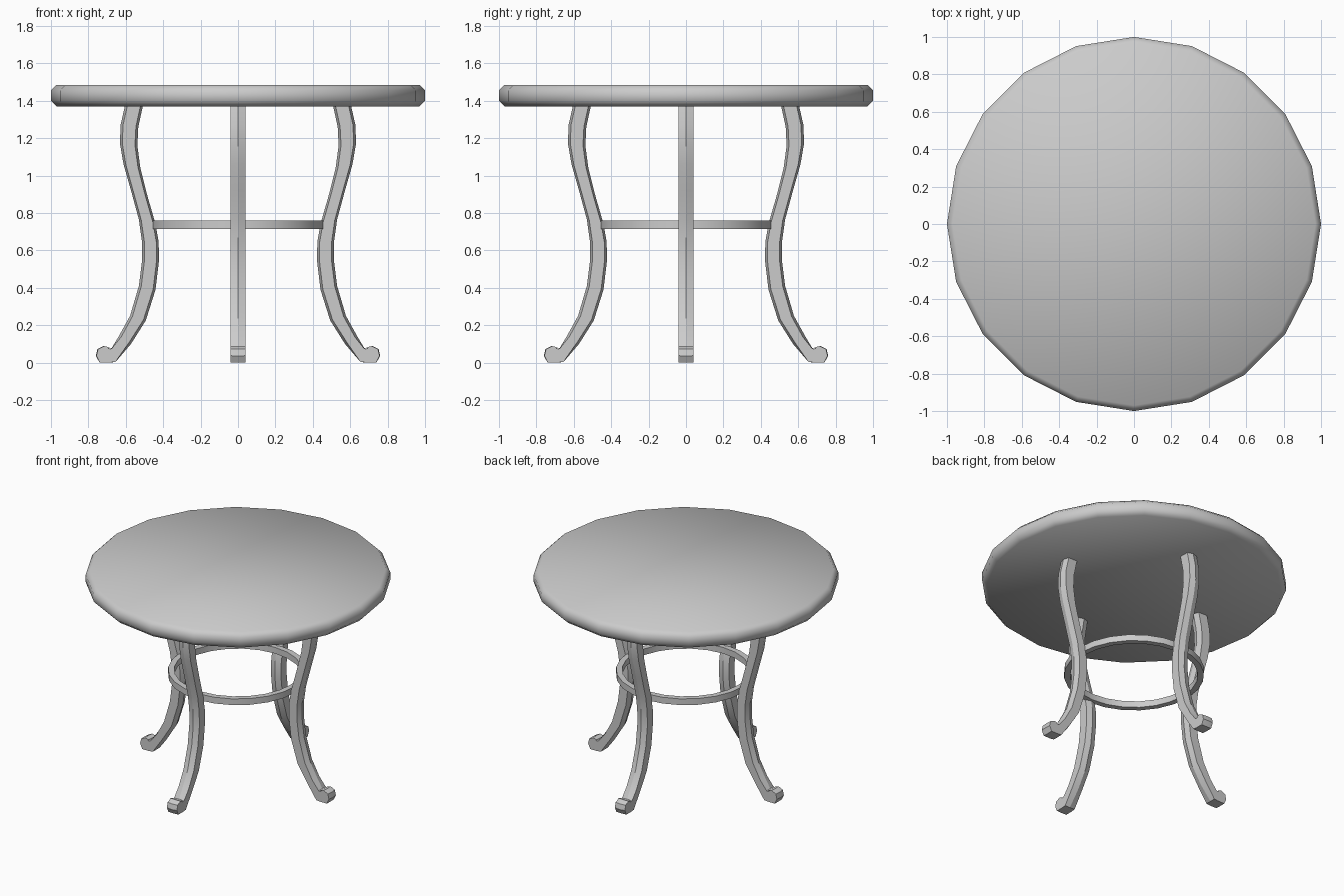
import bpy, bmesh, math
from mathutils import Vector

if "Cube" in bpy.data.objects:
    bpy.data.objects.remove(bpy.data.objects["Cube"])


def make_object(name, verts, faces, angle):
    mesh = bpy.data.meshes.new(name)
    mesh.from_pydata(verts, [], faces)
    bm = bmesh.new()
    bm.from_mesh(mesh)
    bmesh.ops.recalc_face_normals(bm, faces=bm.faces)
    bm.to_mesh(mesh)
    bm.free()
    obj = bpy.data.objects.new(name, mesh)
    bpy.context.collection.objects.link(obj)
    bpy.ops.object.select_all(action='DESELECT')
    obj.select_set(True)
    bpy.context.view_layer.objects.active = obj
    bpy.ops.object.shade_smooth_by_angle(angle=math.radians(angle))
    return obj


def lathe(name, profile, sides, closed, angle):
    """Spin a (radius, z) profile; open profiles get flat end caps."""
    n = len(profile)
    verts = [(r * math.cos(2 * math.pi * s / sides), r * math.sin(2 * math.pi * s / sides), z)
             for s in range(sides) for r, z in profile]
    faces = []
    for s in range(sides):
        t = (s + 1) % sides
        for k in range(n if closed else n - 1):
            m = (k + 1) % n
            faces.append((s * n + k, t * n + k, t * n + m, s * n + m))
    if not closed:
        faces.append([s * n for s in range(sides)])
        faces.append([s * n + n - 1 for s in range(sides)])
    return make_object(name, verts, faces, angle)


# Round top with a chamfered rim
lathe("table_top", [(0.97, 1.37), (1.0, 1.4), (1.0, 1.455), (0.97, 1.485)], 20, False, 50)

# Ring brace joining the legs
lathe("ring_brace", [(0.42, 0.715), (0.46, 0.715), (0.46, 0.76), (0.42, 0.76)], 24, True, 30)

# Leg stations: outer edge point, inner edge point (radius, z)
stations = [
    ((0.604, 1.375), (0.508, 1.375)),
    ((0.628, 1.27), (0.533, 1.26)),
    ((0.631, 1.17), (0.538, 1.16)),
    ((0.612, 1.06), (0.522, 1.04)),
    ((0.572, 0.92), (0.484, 0.89)),
    ((0.530, 0.765), (0.442, 0.745)),
    ((0.514, 0.65), (0.424, 0.645)),
    ((0.513, 0.545), (0.423, 0.54)),
    ((0.530, 0.41), (0.441, 0.39)),
    ((0.577, 0.25), (0.493, 0.225)),
    ((0.635, 0.145), (0.572, 0.10)),
    # curled foot fanning around the notch
    ((0.675, 0.078), (0.655, 0.003)),
    ((0.682, 0.076), (0.69, 0.0)),
    ((0.686, 0.076), (0.74, 0.0)),
    ((0.689, 0.076), (0.76, 0.035)),
    ((0.690, 0.078), (0.752, 0.072)),
    ((0.687, 0.080), (0.718, 0.09)),
]
HALF = 0.04    # half width of the leg
BEVEL = 0.013  # depth of the central ridge


def leg(name, turn):
    verts, faces = [], []
    c, s = math.cos(turn), math.sin(turn)
    for i, (o, q) in enumerate(stations):
        o, q = Vector(o), Vector(q)
        d = (q - o).normalized() * BEVEL
        # keep the notch and sole flat across the foot
        top = d if i < 11 else d * 0.2
        low = d if i < 11 or i > 13 else d * 0.05
        if i > 13:
            low = d * 0.3
        section = [(o, 0), (o + top, HALF), (q - low, HALF),
                   (q, 0), (q - low, -HALF), (o + top, -HALF)]
        verts += [(p.x * c - y * s, p.x * s + y * c, p.y) for p, y in section]
    for i in range(len(stations) - 1):
        for k in range(6):
            m = (k + 1) % 6
            faces.append((i * 6 + k, i * 6 + m, i * 6 + 6 + m, i * 6 + 6 + k))
    faces.append(list(range(6)))
    faces.append([(len(stations) - 1) * 6 + k for k in range(6)])
    return make_object(name, verts, faces, 17)


# Four curved legs
for i, side in enumerate(("right", "back", "left", "front")):
    leg(side + "_leg", i * math.pi / 2)
